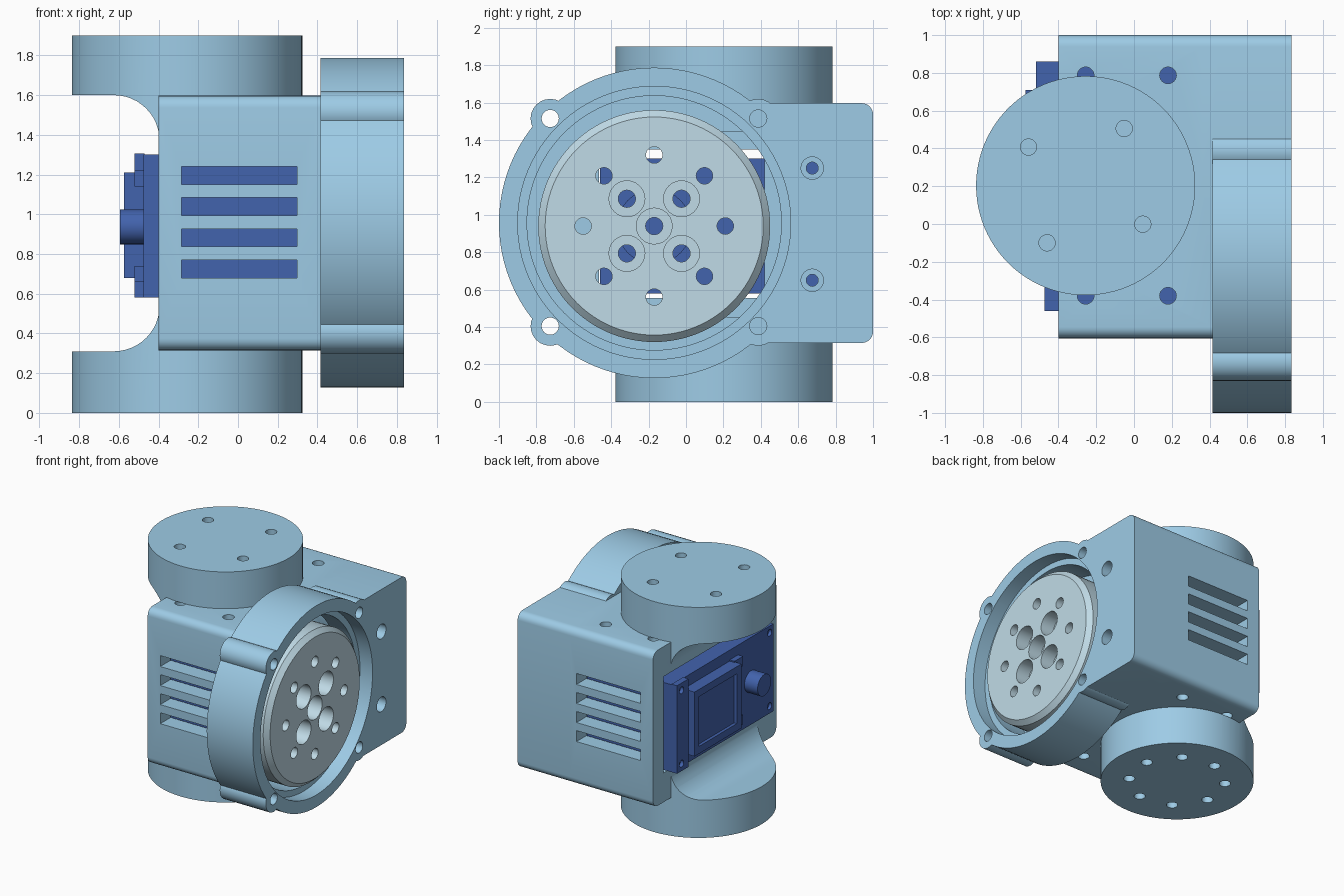
import bpy, bmesh
from math import pi, cos, sin, radians
from mathutils import Matrix, Vector

if "Cube" in bpy.data.objects:
    bpy.data.objects.remove(bpy.data.objects["Cube"])


def material(name, rgb):
    m = bpy.data.materials.new(name)
    m.diffuse_color = (*rgb, 1)
    m.use_nodes = True
    m.node_tree.nodes["Principled BSDF"].inputs["Base Color"].default_value = m.diffuse_color
    return m


SHELL = material("light_blue", (0.34, 0.60, 0.79))
BLUE = material("dark_blue", (0.055, 0.125, 0.42))
PALE = material("pale_grey_blue", (0.53, 0.71, 0.80))


def from_bmesh(name, bm, mat=None):
    bmesh.ops.recalc_face_normals(bm, faces=bm.faces)
    me = bpy.data.meshes.new(name)
    bm.to_mesh(me)
    bm.free()
    ob = bpy.data.objects.new(name, me)
    bpy.context.collection.objects.link(ob)
    if mat:
        me.materials.append(mat)
    return ob


def box(name, x, y, z, mat=None, bevel=0):
    """Box from (min, max) ranges; bevel rounds the edges that run along x."""
    bm = bmesh.new()
    size = [r[1] - r[0] for r in (x, y, z)]
    mid = [(r[1] + r[0]) / 2 for r in (x, y, z)]
    bmesh.ops.create_cube(bm, size=1, matrix=Matrix.Translation(mid) @ Matrix.Diagonal((*size, 1)))
    if bevel:
        edges = [e for e in bm.edges if abs(e.verts[0].co.x - e.verts[1].co.x) > 1e-4]
        bmesh.ops.bevel(bm, geom=edges, offset=bevel, segments=6, profile=0.5, affect='EDGES')
    return from_bmesh(name, bm, mat)


def cyl(name, axis, a, b, r, span, mat=None, seg=24, chamfer=0):
    """Cylinder along x at (y, z) = (a, b), or along z at (x, y) = (a, b)."""
    mid, depth = (span[0] + span[1]) / 2, span[1] - span[0]
    if axis == 'x':
        mx = Matrix.Translation((mid, a, b)) @ Matrix.Rotation(pi / 2, 4, 'Y')
    else:
        mx = Matrix.Translation((a, b, mid))
    bm = bmesh.new()
    bmesh.ops.create_cone(bm, cap_ends=True, segments=seg, radius1=r,
                          radius2=r, depth=depth, matrix=mx)
    if chamfer:  # front rim of an x cylinder
        rim = [e for e in bm.edges if all(v.co.x > span[1] - 1e-4 for v in e.verts)]
        bmesh.ops.bevel(bm, geom=rim, offset=chamfer, segments=1, affect='EDGES')
    return from_bmesh(name, bm, mat)


def boolean(ob, tool, op):
    mod = ob.modifiers.new("bool", 'BOOLEAN')
    mod.operation, mod.object, mod.solver = op, tool, 'EXACT'
    bpy.context.view_layer.objects.active = ob
    bpy.ops.object.modifier_apply(modifier=mod.name)
    bpy.data.objects.remove(tool)


def cut(ob, tool):
    boolean(ob, tool, 'DIFFERENCE')


def add(ob, tool):
    boolean(ob, tool, 'UNION')


CX, CY = -0.256, 0.203     # vertical joint axis
RY, RZ = -0.17, 0.94       # side ring axis

# Joint column: a full cylinder with a filleted notch cut from its back
shell = cyl("joint_housing", 'z', CX, CY, 0.58, (0, 1.9), SHELL, 96)
xr, z0, z1, r = -0.395, 0.31, 1.6, 0.23
prof = [(-1.2, z0)]
prof += [(xr - r + r * cos(t), z0 + r + r * sin(t)) for t in [-pi / 2 + i * pi / 24 for i in range(13)]]
prof += [(xr - r + r * cos(t), z1 - r + r * sin(t)) for t in [i * pi / 24 for i in range(13)]]
prof += [(-1.2, z1)]
bm = bmesh.new()
face = bm.faces.new([bm.verts.new((x, -0.8, z)) for x, z in prof])
ext = bmesh.ops.extrude_face_region(bm, geom=[face])
bmesh.ops.translate(bm, vec=Vector((0, 2, 0)), verts=[v for v in ext["geom"] if isinstance(v, bmesh.types.BMVert)])
cut(shell, from_bmesh("notch_cutter", bm))

# Main box, side block, ring and screw ears
add(shell, box("main_box", (-0.4, 0.45), (-0.605, 1.0), (0.315, 1.597), bevel=0.06))
add(shell, box("side_block", (0.36, 0.835), (0.25, 1.0), (0.315, 1.597), bevel=0.06))
add(shell, cyl("ring", 'x', RY, 0.957, 0.83, (0.415, 0.835), seg=96))
EARS = [(RY + sy * 0.556, 0.96 + sz * 0.555) for sy in (-1, 1) for sz in (-1, 1)]
for y, z in EARS:
    add(shell, cyl("ear", 'x', y, z, 0.105, (0.415, 0.835)))

# Motor pocket, stepped ring bore and rear opening
cut(shell, box("pocket", (-0.33, 0.36), (-0.47, 0.87), (0.45, 1.45)))
cut(shell, cyl("bore_outer", 'x', RY, 0.957, 0.73, (0.72, 1.0), seg=96))
cut(shell, cyl("bore_inner", 'x', RY, 0.957, 0.68, (0.47, 0.9), seg=96))
cut(shell, box("inner_window", (0.3, 0.55), (-0.465, 0.42), (0.455, 1.445)))
cut(shell, box("rear_window", (-0.6, -0.2), (-0.465, 0.865), (0.555, 1.35)))

# Cooling slots through both side walls
for i in range(4):
    z = 0.725 + i * 0.157
    cut(shell, box("slot", (-0.285, 0.298), (-0.8, 1.2), (z - 0.045, z + 0.045)))

# Screw holes: ears, side block, box top and bottom, joint discs
for y, z in EARS:
    cut(shell, cyl("hole", 'x', y, z, 0.046, (0.3, 1.0) if y < 0 else (0.6, 1.0)))
for z in (0.65, 1.25):
    cut(shell, cyl("hole", 'x', 0.675, z, 0.032, (0.3, 1.0)))
    cut(shell, cyl("hole", 'x', 0.675, z, 0.06, (0.7, 1.0)))
for x in (-0.256, 0.18):
    for y in (-0.38, 0.787):
        for span in ((0.3145, 0.5), (1.4, 1.5975)):
            cut(shell, cyl("hole", 'z', x, y, 0.044, span))
for i in range(8):
    t = radians(56 + 45 * i)
    x, y = CX + 0.365 * cos(t), CY + 0.365 * sin(t)
    cut(shell, cyl("hole", 'z', x, y, 0.043, (-0.1, 0.2)))
    if i % 2 == 0:
        cut(shell, cyl("hole", 'z', x, y, 0.043, (1.7, 2.0)))

# Output disc with chamfered rim and bolt pattern
disc = cyl("output_disc", 'x', RY, RZ, 0.62, (0.5, 0.82), PALE, 96, chamfer=0.037)
bores = [(RY, RZ)] + [(RY + a * 0.146, RZ + b * 0.146) for a in (-1, 1) for b in (-1, 1)]
for y, z in bores:
    cut(disc, cyl("hole", 'x', y, z, 0.046, (0.3, 1.0)))
    cut(disc, cyl("hole", 'x', y, z, 0.096, (0.7, 1.0)))
for i in range(8):
    t = i * pi / 4
    cut(disc, cyl("hole", 'x', RY + 0.38 * cos(t), RZ + 0.38 * sin(t), 0.044, (0.3, 1.0)))

# Motor: case, end cap, raised cover with tabs, rear pivot and output shaft
motor = [
    box("motor_case", (-0.475, 0.3), (-0.46, 0.86), (0.58, 1.30), BLUE),
    box("motor_end_cap", (-0.52, -0.47), (0.71, 0.86), (0.58, 1.305), BLUE),
    box("motor_cover", (-0.575, -0.47), (0.1, 0.71), (0.68, 1.21), BLUE),
    cyl("motor_pivot", 'x', RY, 0.937, 0.088, (-0.595, -0.47), BLUE, 32),
    cyl("motor_shaft", 'x', RY, 0.937, 0.2, (0.29, 0.51), BLUE, 32)]
cut(motor[2], box("cover_recess", (-0.6, -0.55), (0.16, 0.65), (0.74, 1.15)))
for z in ((0.66, 0.74), (1.14, 1.22)):
    motor.append(box("motor_cover_tab", (-0.52, -0.47), (0.0, 0.11), z, BLUE))
for z in (0.64, 1.245):
    cut(motor[1], cyl("hole", 'x', 0.8, z, 0.028, (-0.6, -0.49), seg=16))
    cut(motor[0], cyl("hole", 'x', -0.41, z, 0.028, (-0.6, -0.45), seg=16))

# Smooth curved sides, keep hard edges
bpy.ops.object.select_all(action='DESELECT')
for ob in [shell, disc] + motor:
    ob.select_set(True)
bpy.context.view_layer.objects.active = shell
bpy.ops.object.shade_smooth_by_angle(angle=radians(30))
